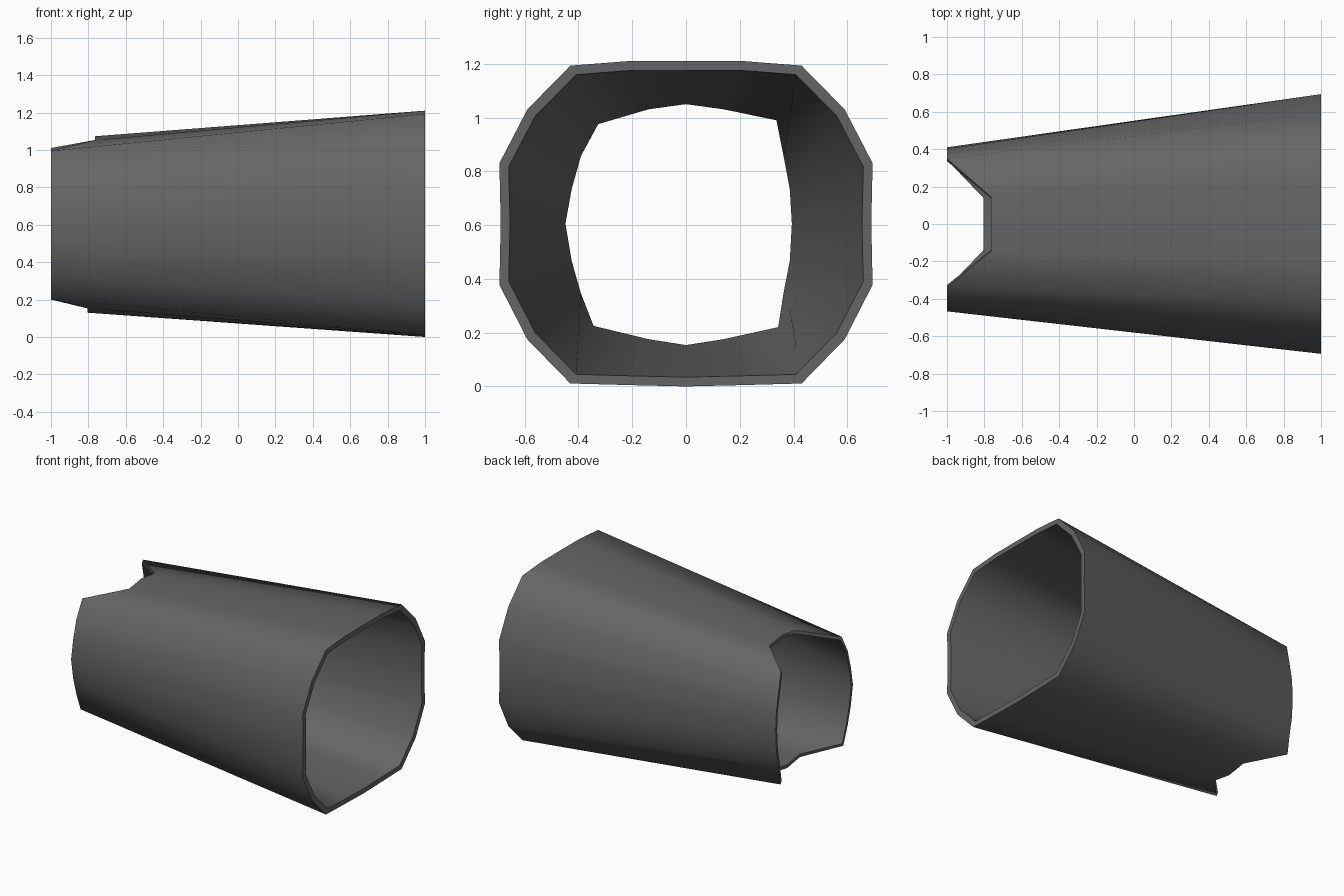
import bpy, bmesh, math

if "Cube" in bpy.data.objects:
    bpy.data.objects.remove(bpy.data.objects["Cube"])

MID = 0.605  # height of the tube axis

# Narrow notched end (x, y, z), running round the section from the top
NARROW = [(-0.765, 0, 1.073), (-0.765, 0.145, 1.053), (-1, 0.35, 1.01), (-1, 0.378, 0.87),
          (-1, 0.402, 0.74), (-1, 0.41, 0.605), (-1, 0.402, 0.46), (-1, 0.378, 0.335),
          (-1, 0.357, 0.2), (-0.805, 0.145, 0.153), (-0.805, 0, 0.13), (-0.805, -0.145, 0.153),
          (-1, -0.358, 0.205), (-1, -0.408, 0.335), (-1, -0.443, 0.46), (-1, -0.467, 0.605),
          (-1, -0.443, 0.74), (-1, -0.407, 0.87), (-1, -0.34, 0.995), (-0.765, -0.145, 1.053)]

# Wide end: one side of the section as (y, height from axis), mirrored
half = [(0, 0.605), (0.21, 0.605), (0.43, 0.588), (0.59, 0.425), (0.694, 0.225), (0.689, 0),
        (0.694, -0.227), (0.59, -0.43), (0.43, -0.594), (0.21, -0.6), (0, -0.605)]
loop = half + [(-y, h) for y, h in reversed(half[1:-1])]
WIDE = [(1, y, MID + h) for y, h in loop]


def inset(ring, sy, sz):
    return [(x, y * sy, MID + (z - MID) * sz) for x, y, z in ring]


# Tube shell: outer narrow -> outer wide -> inner wide -> inner narrow -> back
rings = [NARROW, WIDE, inset(WIDE, 0.95, 0.943), inset(NARROW, 0.96, 0.95)]
bm = bmesh.new()
verts = [[bm.verts.new(p) for p in r] for r in rings]
n = len(NARROW)
for k in range(4):
    a, b = verts[k], verts[(k + 1) % 4]
    for i in range(n):
        j = (i + 1) % n
        bm.faces.new((a[i], a[j], b[j], b[i]))
bmesh.ops.recalc_face_normals(bm, faces=bm.faces)
mesh = bpy.data.meshes.new("tapered_sleeve")
bm.to_mesh(mesh)
bm.free()
sleeve = bpy.data.objects.new("tapered_sleeve", mesh)
bpy.context.collection.objects.link(sleeve)

# Dark grey finish
dark = bpy.data.materials.new("dark_grey")
dark.diffuse_color = (0.13, 0.13, 0.13, 1)
dark.use_nodes = True
dark.node_tree.nodes["Principled BSDF"].inputs["Base Color"].default_value = dark.diffuse_color
mesh.materials.append(dark)

# Smooth sides with crisp rims
bpy.context.view_layer.objects.active = sleeve
sleeve.select_set(True)
bpy.ops.object.shade_smooth_by_angle(angle=math.radians(68))
